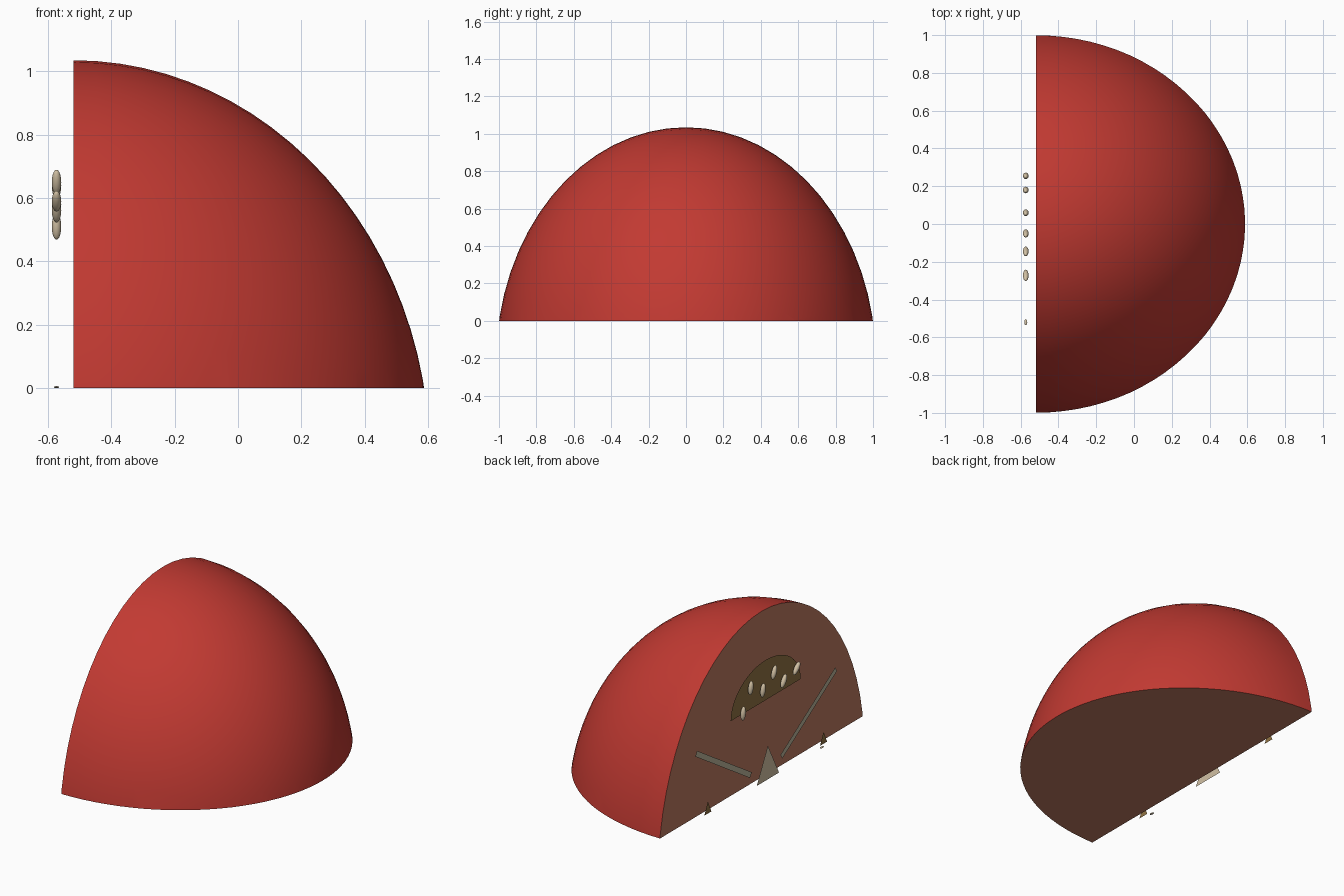
import bpy, bmesh, math
from mathutils import Matrix, Vector

cube = bpy.data.objects.get("Cube")
if cube:
    bpy.data.objects.remove(cube)

CUT_X = -0.52      # plane of the flat cut side
SINK = 0.22        # depth of the dome centre below the ground


def material(name, r, g, b):
    m = bpy.data.materials.new(name)
    m.use_nodes = True
    m.diffuse_color = (r, g, b, 1)
    m.node_tree.nodes["Principled BSDF"].inputs["Base Color"].default_value = (r, g, b, 1)
    return m


red = material("red_skin", 0.54, 0.042, 0.032)
brown = material("clay_brown", 0.50, 0.19, 0.115)
olive = material("olive_brown", 0.28, 0.17, 0.055)
stone = material("pale_stone", 0.50, 0.46, 0.33)
cream = material("cream", 0.64, 0.53, 0.37)


def make(name, bm, *mats):
    me = bpy.data.meshes.new(name)
    bm.to_mesh(me)
    bm.free()
    ob = bpy.data.objects.new(name, me)
    bpy.context.collection.objects.link(ob)
    for m in mats:
        me.materials.append(m)
    return ob


def smooth(ob):
    bpy.ops.object.select_all(action='DESELECT')
    ob.select_set(True)
    bpy.context.view_layer.objects.active = ob
    bpy.ops.object.shade_smooth_by_angle(angle=math.radians(35))


def plate(name, points, x, mat):
    """Flat sheet facing -x from (y, z) points."""
    bm = bmesh.new()
    face = bm.faces.new([bm.verts.new((x, y, z)) for y, z in points])
    face.normal_update()
    if face.normal.x > 0:
        face.normal_flip()
    return make(name, bm, mat)


def seed(name, y, z, size, tilt):
    bm = bmesh.new()
    bmesh.ops.create_uvsphere(bm, u_segments=16, v_segments=10, radius=1)
    turn = Matrix.Rotation(math.radians(tilt), 4, 'X')
    bm.transform(Matrix.Translation((-0.573, y, z)) @ turn @ Matrix.Diagonal((*size, 1)))
    smooth(make(name, bm, cream))


# Dome: stretched sphere, sliced at the ground and along the flat side
rise = 1.035 + SINK
spread = 1 / math.sqrt(1 - (SINK / rise) ** 2)
bm = bmesh.new()
bmesh.ops.create_uvsphere(bm, u_segments=64, v_segments=48, radius=1)
bm.transform(Matrix.Translation((CUT_X, 0, -SINK))
             @ Matrix.Diagonal((1.108 * spread, spread, rise, 1))
             @ Matrix.Rotation(math.pi / 2, 4, 'Y'))
for point, normal in (((0, 0, 0), (0, 0, -1)), ((CUT_X, 0, 0), (-1, 0, 0))):
    res = bmesh.ops.bisect_plane(bm, geom=bm.verts[:] + bm.edges[:] + bm.faces[:], dist=1e-5,
                                 plane_co=point, plane_no=normal, clear_outer=True)
    rim = [e for e in bm.edges if e.is_boundary
           and all(abs((v.co - Vector(point)).dot(Vector(normal))) < 1e-4 for v in e.verts)]
    if normal[2]:
        bmesh.ops.contextual_create(bm, geom=rim)
    else:
        bmesh.ops.holes_fill(bm, edges=rim, sides=0)
bmesh.ops.recalc_face_normals(bm, faces=bm.faces[:])
for f in bm.faces:
    f.material_index = int(f.normal.z < -0.99 or f.normal.x < -0.99)
smooth(make("dome", bm, red, brown))

# Arched panel behind the seeds
arch = [(0.345 * math.cos(math.pi * i / 24), 0.49 + 0.25 * math.sin(math.pi * i / 24))
        for i in range(25)]
plate("arched_panel", arch, -0.55, olive)

# Slanted bars and small spikes, mirrored left and right of the middle
for side, label in ((1, "back"), (-1, "front")):
    a, b = Vector((side * 0.15, 0.08)), Vector((side * 0.69, 0.42))
    n = (b - a).orthogonal().normalized() * 0.017
    plate(label + "_bar", [a + n, b + n, b - n, a - n], -0.553, stone)
    y = side * 0.57
    plate(label + "_spike", [(y - 0.035, 0), (y + 0.035, 0), (y, 0.075)], -0.55, olive)

# Middle spike
plate("middle_spike", [(-0.11, 0), (0.11, 0), (0, 0.21)], -0.565, cream)

# Seeds, leaning more towards the front
for i, (y, z, tilt) in enumerate([(0.255, 0.51, 8), (0.18, 0.64, 10), (0.06, 0.58, 12),
                                  (-0.05, 0.65, 22), (-0.145, 0.56, 30), (-0.272, 0.59, 42)]):
    seed(f"seed_{i + 1}", y, z, (0.015, 0.016, 0.042), tilt)
seed("fallen_seed", -0.52, 0.003, (0.008, 0.016, 0.003), 0)
